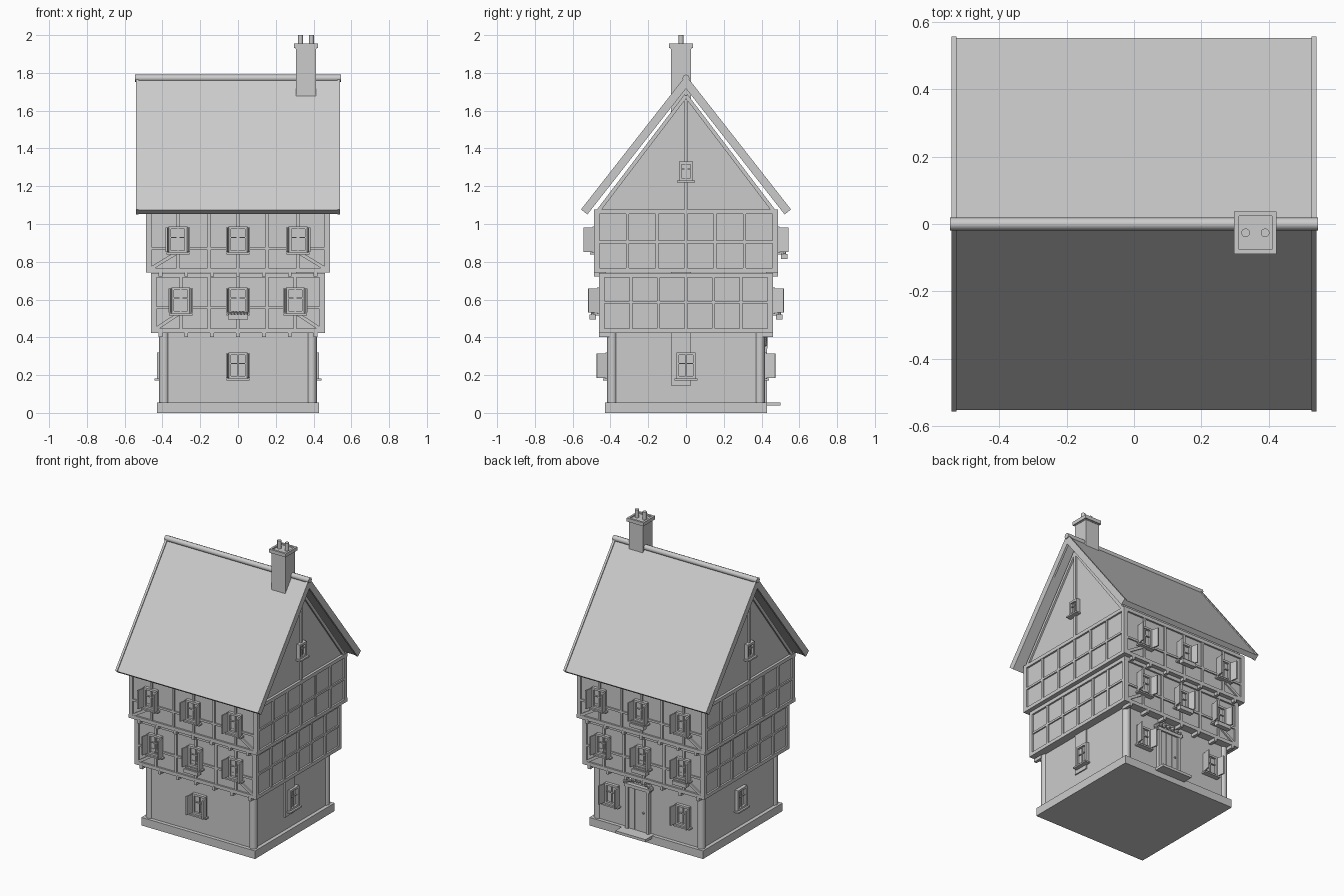
import bpy, bmesh, math
from mathutils import Matrix, Vector

if "Cube" in bpy.data.objects:
    bpy.data.objects.remove(bpy.data.objects["Cube"])

parts = {}
FRONT, BACK, RIGHT, LEFT = 0, math.pi, math.pi / 2, -math.pi / 2


def part(name):
    return parts.setdefault(name, bmesh.new())


def box(name, c, s, pre=Matrix(), yaw=0, tilt=0):
    m = (pre @ Matrix.Translation(c) @ Matrix.Rotation(yaw, 4, 'Z')
         @ Matrix.Rotation(tilt, 4, 'Y') @ Matrix.Diagonal((*s, 1)))
    bmesh.ops.create_cube(part(name), size=1, matrix=m)


def fbox(name, face, u, out, z, su, so, sz, yaw=0, tilt=0):
    """Box on a facade: u along the wall, out away from it."""
    box(name, (u, -out, z), (su, so, sz), Matrix.Rotation(face, 4, 'Z'), yaw, tilt)


def bar(name, face, u0, z0, u1, z1, out, w=0.018, d=0.024):
    """Timber between two points of a facade."""
    fbox(name, face, (u0 + u1) / 2, out, (z0 + z1) / 2, math.hypot(u1 - u0, z1 - z0), d, w,
         tilt=-math.atan2(z1 - z0, u1 - u0))


def cyl(name, c, r, h, n, axis='Z'):
    m = Matrix.Translation(c)
    if axis == 'X':
        m = m @ Matrix.Rotation(math.pi / 2, 4, 'Y')
    bmesh.ops.create_cone(part(name), cap_ends=True, segments=n, radius1=r, radius2=r,
                          depth=h, matrix=m)


def blob(name, face, u, out, z, r):
    m = Matrix.Rotation(face, 4, 'Z') @ Matrix.Translation((u, -out, z))
    bmesh.ops.create_icosphere(part(name), subdivisions=1, radius=r, matrix=m)


def prism(name, profile, x0, x1):
    """Extrude a (y, z) profile along x."""
    bm = part(name)
    f = bm.faces.new([bm.verts.new((x0, y, z)) for y, z in profile])
    ext = bmesh.ops.extrude_face_region(bm, geom=[f])['geom']
    bmesh.ops.translate(bm, vec=(x1 - x0, 0, 0),
                        verts=[v for v in ext if isinstance(v, bmesh.types.BMVert)])


def window(face, u, wall, z, w=0.1, h=0.14, shutters=True, flowers=False):
    o, t = wall + 0.008, 0.014
    for s in (-1, 1):
        fbox("window_frames", face, u + s * (w - t) / 2, o, z, t, 0.026, h)
        fbox("window_frames", face, u, o, z + s * (h - t) / 2, w, 0.026, t)
    fbox("window_panes", face, u, wall, z, w - t, 0.012, h - t)
    fbox("window_bars", face, u, wall + 0.008, z, 0.006, 0.012, h - t)
    fbox("window_bars", face, u, wall + 0.008, z + 0.012, w - t, 0.012, 0.006)
    fbox("window_sills", face, u, wall + 0.016, z - h / 2 - 0.004, w + 0.022, 0.036, 0.01)
    if shutters:
        a = math.radians(10)
        for s in (-1, 1):
            dx, dy = s * math.sin(a), math.cos(a)
            fbox("shutters", face, u + s * (w / 2 + 0.001) + dx * 0.027, wall + 0.015 + dy * 0.027, z,
                 0.054, 0.009, h - 0.012, yaw=math.atan2(-dy, dx))
    if flowers:
        zb = z - h / 2 - 0.018
        fbox("flower_boxes", face, u, wall + 0.045, zb, w + 0.006, 0.034, 0.026)
        for i in range(6):
            blob("flowers", face, u + (i - 2.5) * 0.017, wall + 0.045, zb + 0.017, 0.012)


# plinth and ground floor with corner posts
box("plinth", (0, 0, 0.0275), (0.86, 0.86, 0.055))
box("ground_floor_wall", (0, 0, 0.245), (0.81, 0.81, 0.38))
for sx in (-1, 1):
    for sy in (-1, 1):
        cyl("corner_posts", (sx * 0.391, sy * 0.391, 0.24), 0.026, 0.38, 12)

# two jettied timber storeys: half size, bottom, top, rail height front / side, window x
storeys = [("first_floor", 0.449, 0.425, 0.74, 0.557, 0.585, 0.303, 0.595),
           ("second_floor", 0.475, 0.745, 1.075, 0.87, 0.905, 0.318, 0.917)]
for name, r, z0, z1, zf, zs, wx, wz in storeys:
    box(name + "_wall", (0, 0, (z0 + z1) / 2), (2 * r, 2 * r, z1 - z0))
    tim = name + "_timbers"
    lo, hi, e = z0 + 0.011, z1 - 0.011, r + 0.011
    for face in (FRONT, BACK, RIGHT, LEFT):
        for z in (lo, hi):
            bar(tim, face, -e, z, e, z, r, 0.024)
        for s in (-1, 1):
            bar(tim, face, s * (r - 0.004), z0, s * (r - 0.004), z1, r, 0.026)
    for face in (FRONT, BACK):
        bar(tim, face, -r, zf, r, zf, r, 0.014, 0.018)
        for u in (-0.153, 0.153, -wx, 0, wx):
            bar(tim, face, u, lo, u, hi, r, 0.016, 0.02)
        for s in (-1, 1):
            bar(tim, face, s * r, lo, s * wx, lo + 0.095, r, 0.018, 0.02)
        # joist ends under the overhang
        for i in range(7):
            fbox("joist_ends", face, (i - 3) * 0.137, r - 0.02, z0 - 0.008, 0.02, 0.065, 0.028)
        for u in (-wx, 0, wx):
            fl = ((face == FRONT and name == "first_floor" and u == 0)
                  or (face == BACK and (u == 0 or (name == "first_floor" and u > 0))))
            window(face, u, r, wz, flowers=fl)
    for face in (RIGHT, LEFT):
        bar(tim, face, -r, zs, r, zs, r, 0.014, 0.018)
        for i in range(-2, 3):
            u = i * r * 0.325
            bar(tim, face, u, lo, u, hi, r, 0.016, 0.02)

# ground floor windows
window(FRONT, 0, 0.405, 0.25)
for u in (-0.27, 0.27):
    window(BACK, u, 0.405, 0.25)
for face in (RIGHT, LEFT):
    window(face, 0, 0.408, 0.25, shutters=False)

# gable block with edge timbers, centre post and little window
prism("gable_wall", [(-0.468, 1.07), (0.468, 1.07), (0, 1.685)], -0.47, 0.47)
for face in (RIGHT, LEFT):
    bar("gable_timbers", face, 0, 1.07, 0, 1.66, 0.47, 0.016)
    for s in (-1, 1):
        bar("gable_timbers", face, s * 0.464, 1.07, 0, 1.68, 0.47, 0.02)
    window(face, 0, 0.474, 1.28, 0.075, 0.1, shutters=False)

# roof slopes, verge boards and ridge
n = Vector((0.787, 0.616))
for s in (-1, 1):
    def slab(lift, thick):
        top = [Vector((0.556, 1.077)) + n * lift, Vector((0, 1.787)) + n * lift]
        pts = top + [Vector((0, top[1].y - thick / n.y)), top[0] - n * thick]
        return [(s * p.x, p.y) for p in pts]
    prism("roof_slopes", slab(-0.006, 0.032), -0.53, 0.53)
    for x in (-0.541, 0.526):
        prism("verge_boards", slab(0, 0.043), x, x + 0.015)
cyl("ridge_cap", (0, 0, 1.772), 0.019, 1.092, 8, 'X')

# chimney stack, cap and pots
cx, cy = 0.36, -0.026
box("chimney_stack", (cx, cy, 1.04), (0.106, 0.106, 1.79))
box("chimney_cap", (cx, cy, 1.936), (0.112, 0.112, 0.02))
for s in (-1, 1):
    box("chimney_cap", (cx + s * 0.056, cy, 1.943), (0.014, 0.126, 0.024))
    box("chimney_cap", (cx, cy + s * 0.056, 1.943), (0.126, 0.014, 0.024))
    cyl("chimney_pots", (cx + s * 0.029, cy, 1.965), 0.013, 0.07, 12)

# back door with frame, step, handle and flower garland
dx = -0.07
fbox("door", BACK, dx, 0.408, 0.2, 0.14, 0.02, 0.29)
for i in range(-1, 2):
    fbox("door_planks", BACK, dx + i * 0.044, 0.417, 0.2, 0.04, 0.01, 0.28)
for s in (-1, 1):
    fbox("door_frame", BACK, dx + s * 0.078, 0.412, 0.205, 0.022, 0.036, 0.31)
fbox("door_frame", BACK, dx, 0.412, 0.352, 0.19, 0.04, 0.022)
blob("door_handle", BACK, dx + 0.045, 0.426, 0.19, 0.008)
fbox("door_step", BACK, dx, 0.445, 0.047, 0.23, 0.11, 0.018)
for i in range(9):
    a = math.pi * (i + 0.5) / 9
    blob("door_garland", BACK, dx + 0.1 * math.cos(a), 0.416, 0.36 + 0.035 * math.sin(a), 0.017)

# turn every collected mesh into an object
smooth = ("corner_posts", "chimney_pots", "ridge_cap")
for name, bm in parts.items():
    bmesh.ops.recalc_face_normals(bm, faces=bm.faces)
    me = bpy.data.meshes.new(name)
    bm.to_mesh(me)
    bm.free()
    ob = bpy.data.objects.new(name, me)
    bpy.context.collection.objects.link(ob)
    if name in smooth:
        bpy.ops.object.select_all(action='DESELECT')
        ob.select_set(True)
        bpy.context.view_layer.objects.active = ob
        bpy.ops.object.shade_smooth_by_angle(angle=math.radians(50))
